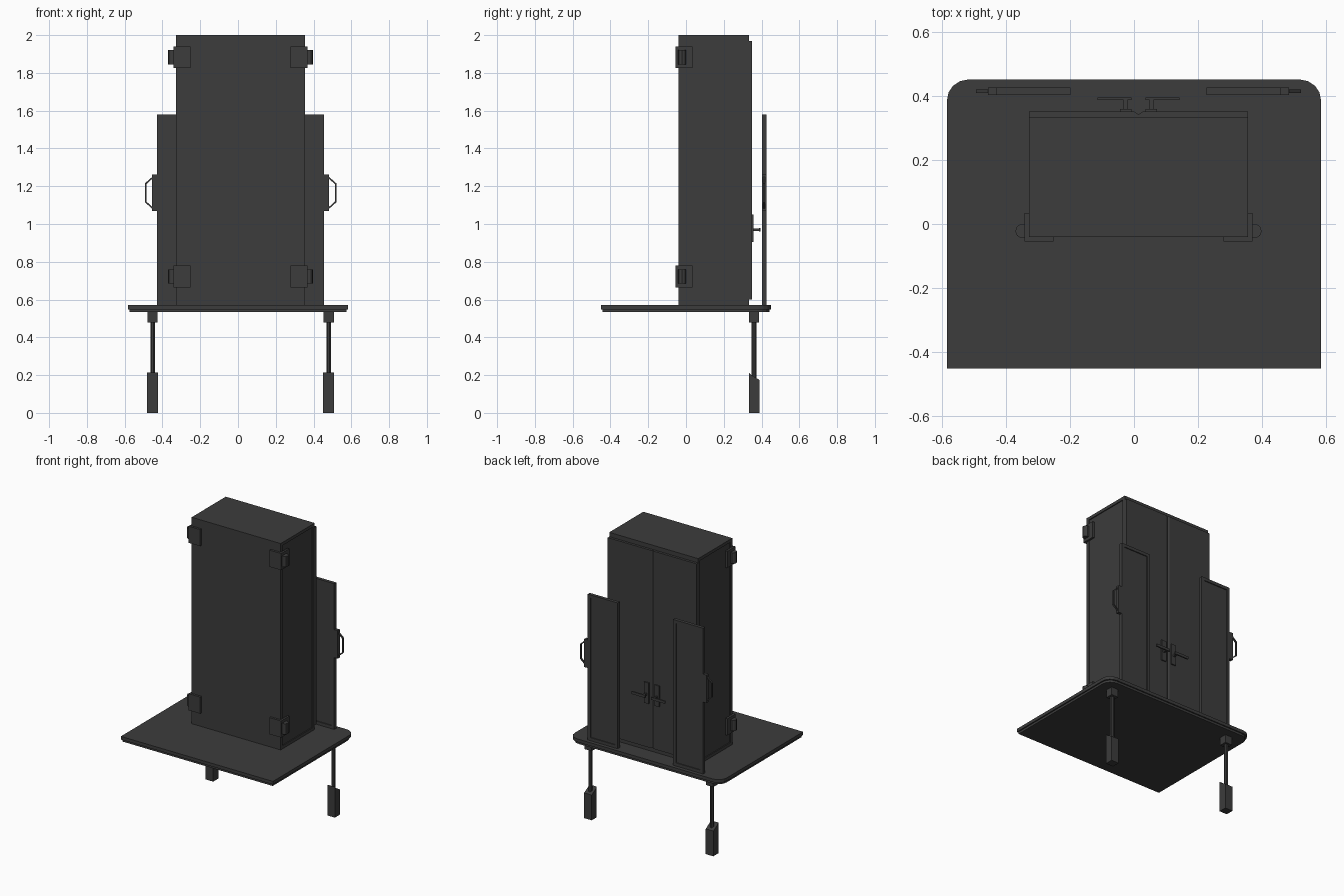
import bpy, bmesh, math
from mathutils import Vector

if "Cube" in bpy.data.objects:
    bpy.data.objects.remove(bpy.data.objects["Cube"])

CX = 0.014  # symmetry axis of cabinet, panels and legs
dark = bpy.data.materials.new("dark_grey")
dark.diffuse_color = (0.045, 0.045, 0.045, 1)
dark.use_nodes = True
dark.node_tree.nodes["Principled BSDF"].inputs["Base Color"].default_value = dark.diffuse_color


def finish(name, bm):
    bmesh.ops.recalc_face_normals(bm, faces=bm.faces)
    me = bpy.data.meshes.new(name)
    bm.to_mesh(me)
    bm.free()
    me.materials.append(dark)
    ob = bpy.data.objects.new(name, me)
    bpy.context.collection.objects.link(ob)
    return ob


def box(name, x, y, z, inset_axis=None, border=0.03, depth=0.006):
    """Box from ranges; faces along inset_axis get a recessed panel."""
    bm = bmesh.new()
    bmesh.ops.create_cube(bm, size=1)
    for v in bm.verts:
        v.co = [r[0] if c < 0 else r[1] for c, r in zip(v.co, (x, y, z))]
    if inset_axis is not None:
        bm.normal_update()
        for f in [f for f in bm.faces if abs(f.normal[inset_axis]) > 0.9]:
            n = f.normal.copy()
            bmesh.ops.inset_region(bm, faces=[f], thickness=border)
            inner = bmesh.ops.inset_region(bm, faces=[f], thickness=0.0005)
            bmesh.ops.translate(bm, verts=f.verts, vec=-n * depth)
    return finish(name, bm)


def prism(name, pts, axis, lo, hi):
    """Extrude a 2D outline along an axis (other two axes in order)."""
    def co(p, h):
        c = list(p)
        c.insert(axis, h)
        return c
    bm = bmesh.new()
    f = bm.faces.new([bm.verts.new(co(p, lo)) for p in pts])
    r = bmesh.ops.extrude_face_region(bm, geom=[f])
    vec = Vector((0, 0, 0))
    vec[axis] = hi - lo
    bmesh.ops.translate(bm, vec=vec,
                        verts=[v for v in r["geom"] if isinstance(v, bmesh.types.BMVert)])
    return finish(name, bm)


def span(s, a, b):
    """x range measured outward from the symmetry axis on side s."""
    return tuple(sorted((CX + s * a, CX + s * b)))


def top_outline(d):
    """Table outline shrunk by d, with rounded back corners."""
    w, h, r = 0.583 - d, 0.45 - d, 0.065
    pts = [(-w, -h), (w, -h)]
    for s in (0, 1):
        for i in range(5):
            a = math.radians(90 * s + 22.5 * i)
            pts.append(((w - r) * (1 - 2 * s) + r * math.cos(a), h - r + r * math.sin(a)))
    return pts


# Tabletop in two layers
prism("tabletop", top_outline(0), 2, 0.548, 0.57)
prism("tabletop_underside", top_outline(0.008), 2, 0.533, 0.548)

# Cabinet body with recessed sides
box("cabinet_body", span(1, -0.341, 0.341), (-0.04, 0.333), (0.57, 2.0), 0)

for s, side in ((-1, "left"), (1, "right")):
    # Back door leaf with a small notch along the meeting edge
    pts = [(CX + s * a, y) for a, y in
           ((0, 0.333), (0.341, 0.333), (0.341, 0.35), (0.012, 0.35), (0, 0.342))]
    prism(f"door_{side}", pts, 2, 0.6, 1.97)

    # Door handle: plate, stem, lever
    box(f"door_handle_plate_{side}", span(s, 0.022, 0.058), (0.35, 0.358), (0.905, 1.05))
    box(f"door_handle_stem_{side}", span(s, 0.035, 0.047), (0.358, 0.388), (0.963, 0.977))
    box(f"door_handle_lever_{side}", span(s, 0.022, 0.128), (0.386, 0.395), (0.961, 0.979))

    # Corner hinges wrapped round the front edges
    for level, z0, z1 in (("lower", 0.665, 0.78), ("upper", 1.825, 1.94)):
        pts = [(CX + s * a, y) for a, y in
               ((0.265, -0.04), (0.265, -0.055), (0.355, -0.055),
                (0.355, 0.035), (0.341, 0.035), (0.341, -0.04))]
        prism(f"hinge_{level}_{side}", pts, 2, z0, z1)
        pts = [(CX + s * a, y) for a, y in
               ((0.355, -0.043), (0.368, -0.043), (0.379, -0.036), (0.384, -0.022),
                (0.379, -0.008), (0.368, 0.0), (0.355, 0.0))]
        prism(f"hinge_barrel_{level}_{side}", pts, 2, z0 + 0.02, z1 - 0.02)

    # Side panel behind the cabinet, recessed both ways
    box(f"side_panel_{side}", span(s, 0.212, 0.442), (0.402, 0.425), (0.57, 1.58), 1)
    box(f"grip_plate_{side}", span(s, 0.44, 0.469), (0.402, 0.425), (1.068, 1.262))

    # Angular grip loop
    o = [(0.465, 1.252), (0.507, 1.215), (0.507, 1.115), (0.465, 1.078)]
    i = [(0.465, 1.088), (0.499, 1.119), (0.499, 1.211), (0.465, 1.242)]
    bm = bmesh.new()
    rows = [[bm.verts.new((CX + s * a, y, z)) for a, z, y in
             ((*p, 0.408), (*q, 0.408), (*q, 0.419), (*p, 0.419))]
            for p, q in zip(o, reversed(i))]
    for r0, r1 in zip(rows, rows[1:]):
        for k in range(4):
            bm.faces.new((r0[k], r0[k - 1], r1[k - 1], r1[k]))
    bm.faces.new(rows[0])
    bm.faces.new(rows[-1])
    finish(f"grip_loop_{side}", bm)

    # Leg: socket, octagonal rod, slanted foot
    x = CX + s * 0.466
    box(f"leg_socket_{side}", (x - 0.027, x + 0.027), (0.334, 0.386), (0.478, 0.535))
    rod = [(x + 0.0135 * math.cos(math.radians(22.5 + 45 * k)),
            0.36 + 0.0135 * math.sin(math.radians(22.5 + 45 * k))) for k in range(8)]
    prism(f"leg_rod_{side}", rod, 2, 0.15, 0.48)
    foot = [(0.333, 0), (0.388, 0), (0.388, 0.175), (0.345, 0.2), (0.333, 0.213)]
    prism(f"leg_foot_{side}", foot, 0, x - 0.029, x + 0.029)
